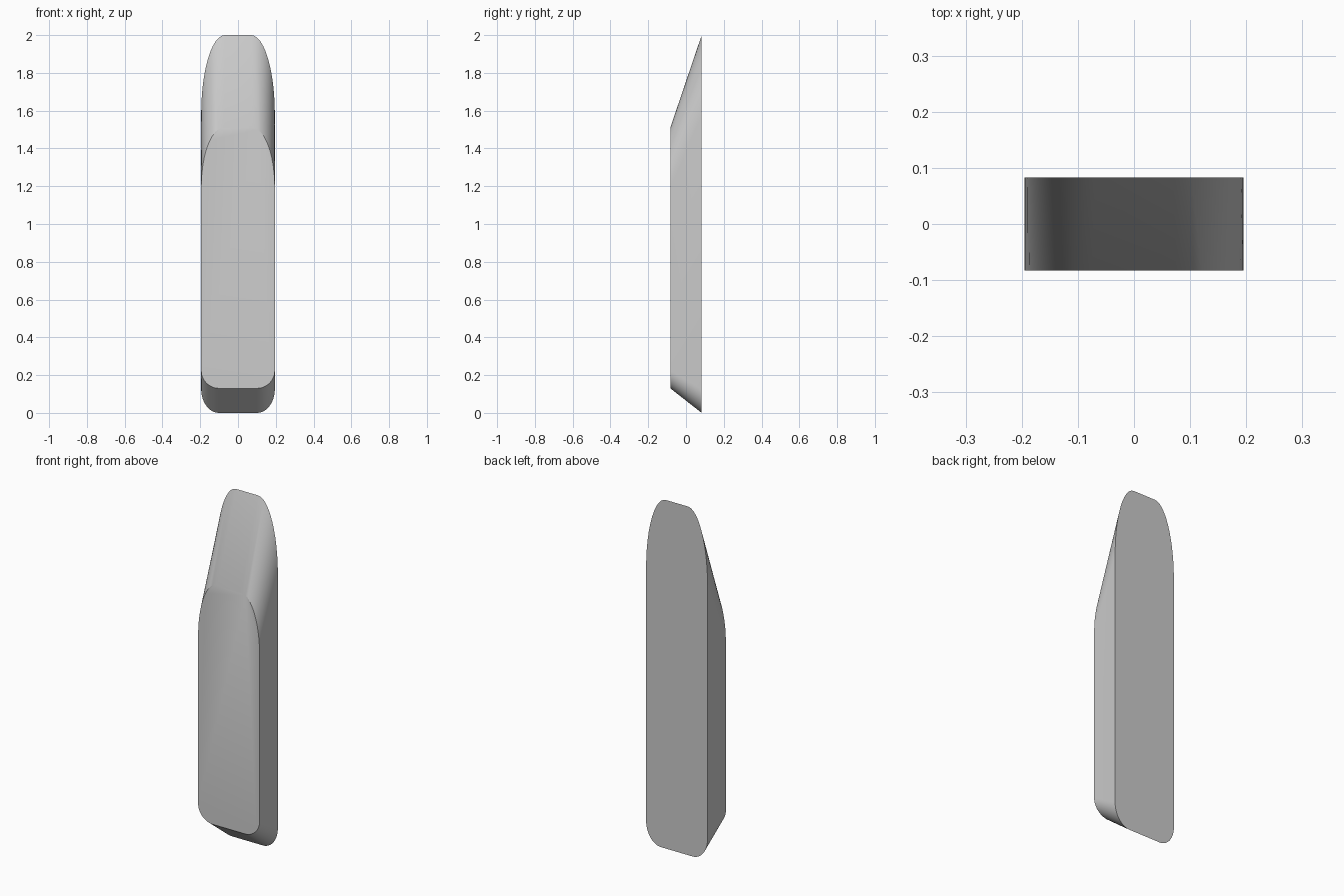
import bpy, bmesh, math

if "Cube" in bpy.data.objects:
    bpy.data.objects.remove(bpy.data.objects["Cube"])

HALF_W, HALF_D, STEPS = 0.195, 0.083, 12


def outline(bottom, low, high, top, flat_low, flat_high):
    """Rounded bar outline with elliptical corners, counter-clockwise from the front."""
    right = []
    for i in range(STEPS + 1):
        a = math.pi / 2 * i / STEPS
        right.append((flat_low + (HALF_W - flat_low) * math.sin(a),
                      low - (low - bottom) * math.cos(a)))
    for i in range(STEPS + 1):
        a = math.pi / 2 * i / STEPS
        right.append((flat_high + (HALF_W - flat_high) * math.cos(a),
                      high + (top - high) * math.sin(a)))
    return right + [(-x, z) for x, z in reversed(right)]


# Front face is shorter than the back face, giving the slanted ends
front = outline(0.13, 0.225, 1.19, 1.51, 0.10, 0.075)
back = outline(0.0, 0.125, 1.58, 2.0, 0.10, 0.07)

bm = bmesh.new()
f = [bm.verts.new((x, -HALF_D, z)) for x, z in front]
b = [bm.verts.new((x, HALF_D, z)) for x, z in back]
bm.faces.new(f)
bm.faces.new(b[::-1])
for i in range(len(f)):
    j = (i + 1) % len(f)
    bm.faces.new((f[i], b[i], b[j], f[j]))
bmesh.ops.recalc_face_normals(bm, faces=bm.faces)

mesh = bpy.data.meshes.new("bevelled_bar")
bm.to_mesh(mesh)
bm.free()
bar = bpy.data.objects.new("bevelled_bar", mesh)
bpy.context.collection.objects.link(bar)

# Smooth rounded rim, crisp front and back faces
bpy.context.view_layer.objects.active = bar
bar.select_set(True)
bpy.ops.object.shade_smooth_by_angle(angle=math.radians(25))
